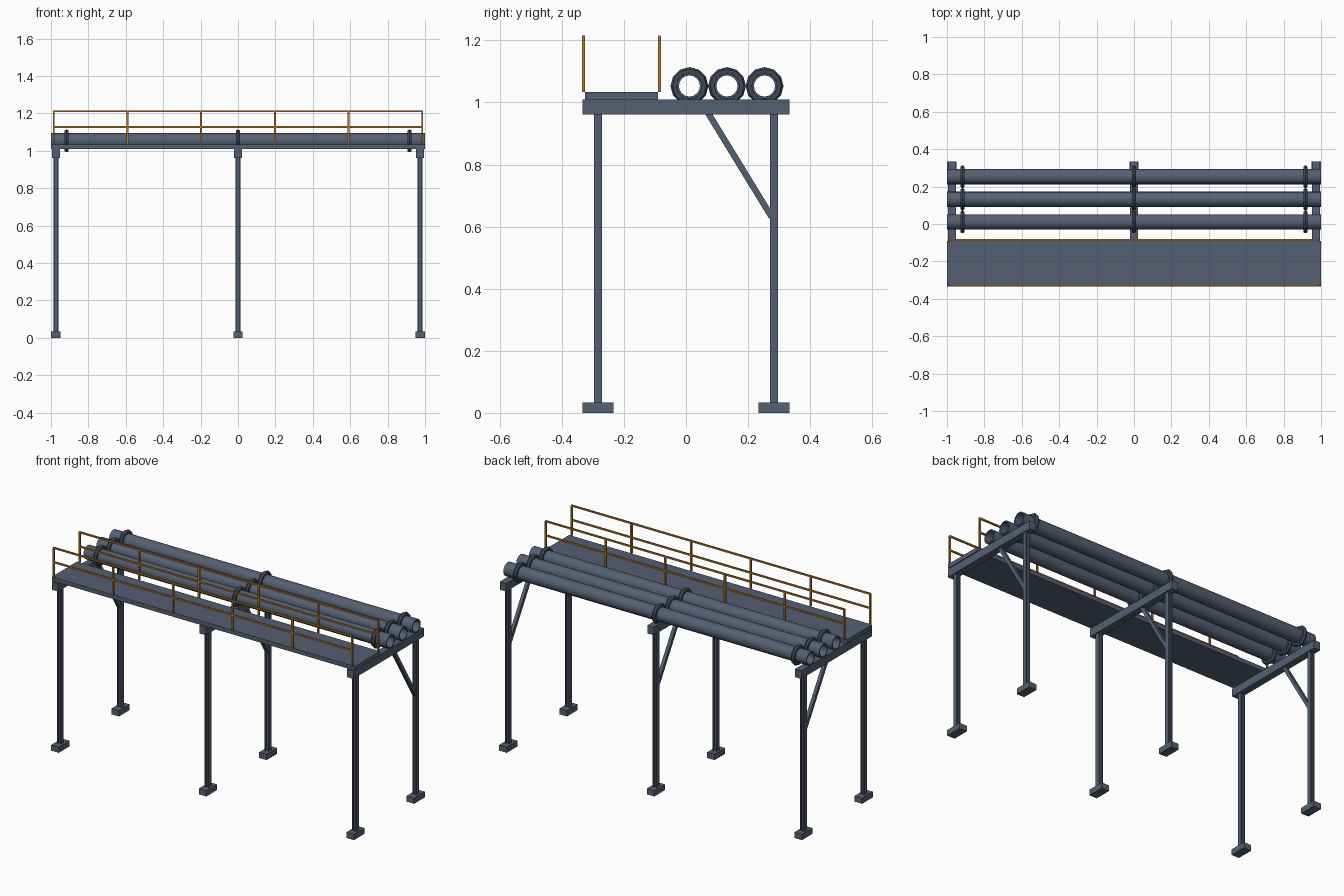
import bpy, bmesh, math
from mathutils import Vector, Matrix

if "Cube" in bpy.data.objects:
    bpy.data.objects.remove(bpy.data.objects["Cube"], do_unlink=True)


def material(name, rgb):
    m = bpy.data.materials.new(name)
    m.use_nodes = True
    m.diffuse_color = (*rgb, 1)
    m.node_tree.nodes["Principled BSDF"].inputs["Base Color"].default_value = (*rgb, 1)
    return m


steel = material("slate steel", (0.09, 0.115, 0.168))
dark = material("dark coupling steel", (0.05, 0.064, 0.095))
amber = material("amber rail paint", (0.45, 0.19, 0.025))


def finish(name, bm, mat, smooth=False):
    bmesh.ops.recalc_face_normals(bm, faces=bm.faces)
    mesh = bpy.data.meshes.new(name)
    bm.to_mesh(mesh)
    bm.free()
    mesh.materials.append(mat)
    obj = bpy.data.objects.new(name, mesh)
    bpy.context.collection.objects.link(obj)
    if smooth:
        bpy.ops.object.select_all(action="DESELECT")
        obj.select_set(True)
        bpy.context.view_layer.objects.active = obj
        bpy.ops.object.shade_smooth_by_angle(angle=math.radians(35))
    return obj


def add_box(bm, lo, hi):
    lo, hi = Vector(lo), Vector(hi)
    mat = Matrix.Translation((lo + hi) / 2) @ Matrix.Diagonal((*(hi - lo), 1))
    bmesh.ops.create_cube(bm, size=1, matrix=mat)


def add_bar(bm, a, b, width):
    a, b = Vector(a), Vector(b)
    turn = (b - a).to_track_quat("Z", "Y").to_matrix().to_4x4()
    mat = Matrix.Translation((a + b) / 2) @ turn @ Matrix.Diagonal((width, width, (b - a).length, 1))
    bmesh.ops.create_cube(bm, size=1, matrix=mat)


def lathe_x(bm, profile, y, z, segments):
    """Revolve a closed (x, radius) loop about an axis along x."""
    rings = []
    for i in range(segments):
        a = math.tau * i / segments
        rings.append([bm.verts.new((x, y + r * math.sin(a), z + r * math.cos(a))) for x, r in profile])
    n = len(profile)
    for i in range(segments):
        p, q = rings[i], rings[(i + 1) % segments]
        for j in range(n):
            k = (j + 1) % n
            bm.faces.new((p[j], p[k], q[k], q[j]))


FRAMES = {"left": 0.974, "middle": 0, "right": -0.974}
BEAM_LOW, BEAM_TOP, DECK_TOP = 0.961, 1.009, 1.034

# Support frames: feet, flanged posts, cross beam and diagonal brace
for side, x in FRAMES.items():
    for end, sign in (("front", -1), ("back", 1)):
        y = sign * 0.284
        bm = bmesh.new()
        add_box(bm, (x - 0.025, y - 0.05, 0), (x + 0.025, y + 0.05, 0.034))
        finish(f"{side}_{end}_foot", bm, steel)
        bm = bmesh.new()
        for s in (-1, 1):
            add_box(bm, (x + s * 0.0105 - 0.003, y - 0.013, 0.034),
                    (x + s * 0.0105 + 0.003, y + 0.013, BEAM_LOW))
        add_box(bm, (x - 0.0075, y - 0.004, 0.034), (x + 0.0075, y + 0.004, BEAM_LOW))
        finish(f"{side}_{end}_post", bm, steel)
    bm = bmesh.new()
    add_box(bm, (x - 0.021, -0.334, BEAM_LOW), (x + 0.021, 0.334, BEAM_TOP))
    finish(f"{side}_cross_beam", bm, steel)
    bm = bmesh.new()
    add_bar(bm, (x, 0.068, 0.971), (x, 0.276, 0.631), 0.02)
    finish(f"{side}_brace", bm, steel)

# Walkway deck
bm = bmesh.new()
add_box(bm, (-1, -0.326, BEAM_TOP), (1, -0.09, DECK_TOP))
finish("walkway_deck", bm, steel)

# Handrails on both edges of the walkway
for name, y in (("front_handrail", -0.33), ("back_handrail", -0.086)):
    bm = bmesh.new()
    for i in range(6):
        x = -0.985 + i * 0.394
        add_bar(bm, (x, y, DECK_TOP - 0.001), (x, y, 1.212), 0.01)
    for z in (1.127, 1.212):
        add_bar(bm, (-0.988, y, z), (0.988, y, z), 0.009)
    finish(name, bm, amber)

# Hollow pipes with rounded coupling rings
PIPE_Z = 1.053
for i, y in enumerate((0.011, 0.132, 0.253)):
    bm = bmesh.new()
    lathe_x(bm, [(-1, 0.034), (-1, 0.041), (1, 0.041), (1, 0.034)], y, PIPE_Z, 16)
    finish(f"pipe_{i + 1}", bm, steel, smooth=True)
    bm = bmesh.new()
    for x in (-0.917, 0, 0.917):
        ring = [(x + 0.013 * math.cos(t), 0.048 + 0.013 * math.sin(t))
                for t in (math.tau * k / 6 + math.pi / 6 for k in range(6))]
        lathe_x(bm, ring, y, PIPE_Z, 12)
    finish(f"pipe_{i + 1}_couplings", bm, dark)
